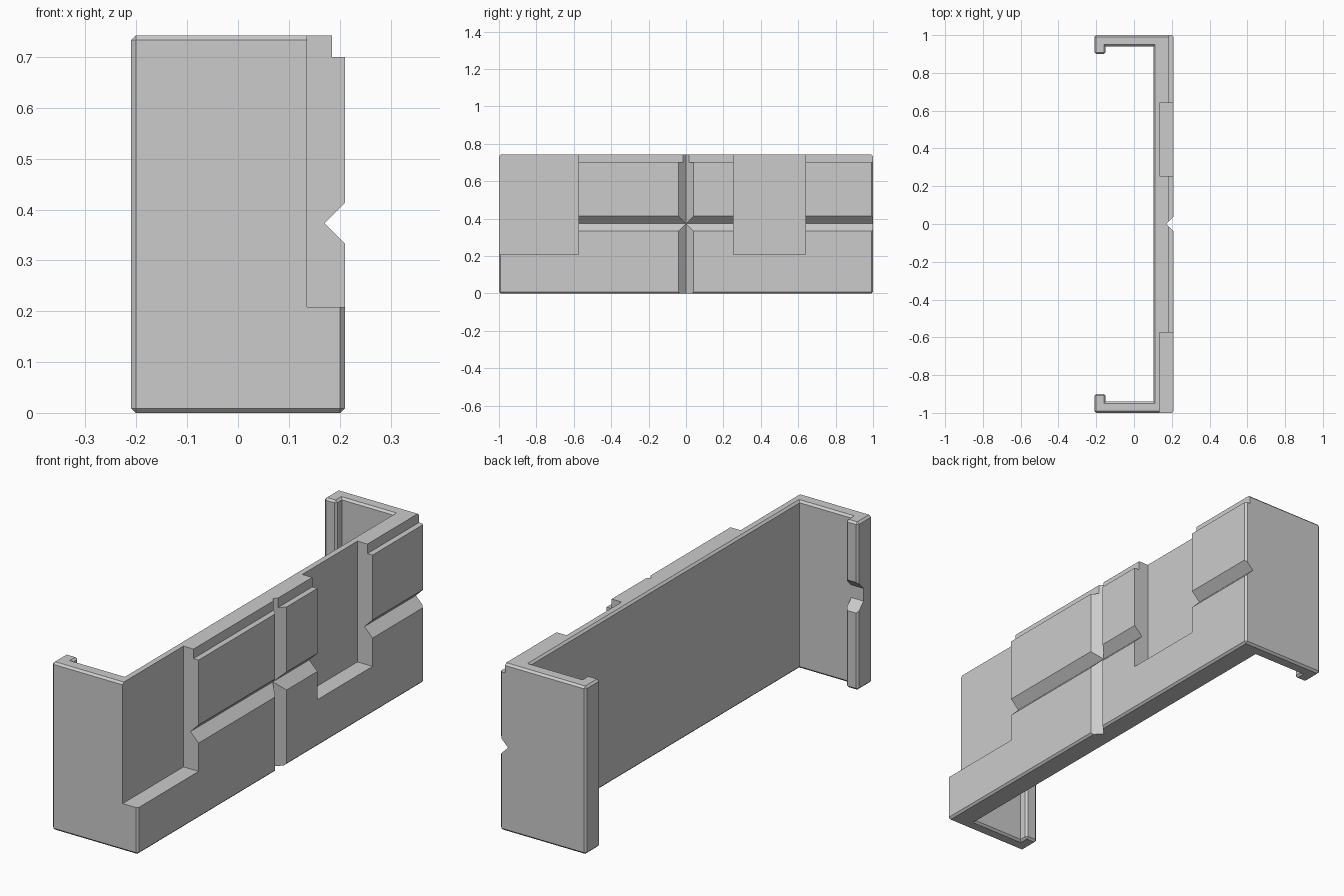
import bpy, bmesh
from mathutils import Vector

cube = bpy.data.objects.get("Cube")
if cube:
    bpy.data.objects.remove(cube, do_unlink=True)

H = 0.742

grey = bpy.data.materials.new("light_grey")
grey.use_nodes = True
colour = (0.6, 0.6, 0.6, 1)
grey.diffuse_color = colour
grey.node_tree.nodes["Principled BSDF"].inputs["Base Color"].default_value = colour


def prism(name, outline, axis, lo, hi, chamfer=0):
    """Extrude a 2D outline along an axis, chamfering its convex edges."""
    def place(p, t):
        return {"x": (t, *p), "y": (p[0], t, p[1]), "z": (*p, t)}[axis]
    bm = bmesh.new()
    rings = [[bm.verts.new(place(p, t)) for p in outline] for t in (lo, hi)]
    n = len(outline)
    for i in range(n):
        j = (i + 1) % n
        bm.faces.new((rings[0][i], rings[0][j], rings[1][j], rings[1][i]))
    for ring in rings:
        bm.faces.new(ring)
    bmesh.ops.recalc_face_normals(bm, faces=bm.faces)
    if chamfer:
        convex = [e for e in bm.edges if e.calc_face_angle_signed() > 0.1]
        bmesh.ops.bevel(bm, geom=convex, offset=chamfer, segments=1,
                        profile=0.5, affect='EDGES')
    mesh = bpy.data.meshes.new(name)
    bm.to_mesh(mesh)
    bm.free()
    obj = bpy.data.objects.new(name, mesh)
    bpy.context.collection.objects.link(obj)
    mesh.materials.append(grey)
    return obj


def rect(a0, a1, b0, b1):
    return [(a0, b0), (a1, b0), (a1, b1), (a0, b1)]


def cut(target, cutter):
    cutter.hide_render = True
    mod = target.modifiers.new("cut", 'BOOLEAN')
    mod.operation = 'DIFFERENCE'
    mod.solver = 'EXACT'
    mod.object = cutter
    bpy.context.view_layer.objects.active = target
    bpy.ops.object.modifier_apply(modifier=mod.name)
    bpy.data.objects.remove(cutter, do_unlink=True)


# Wall with two side arms ending in inward hooks
half = [(0.21, 1), (-0.21, 1), (-0.21, 0.9), (-0.15, 0.9), (-0.15, 0.94), (0.102, 0.94)]
outline = half + [(x, -y) for x, y in reversed(half)]
panel = prism("clip_panel", outline, "z", 0, H, chamfer=0.009)

# Stepped top rim
cut(panel, prism("rim_step", rect(0.185, 0.3, 0.7, 0.8), "y", -1.1, 1.1))

# Crossing V grooves on the outer face
cut(panel, prism("level_groove", [(0.17, 0.373), (0.27, 0.273), (0.27, 0.473)], "y", -1.1, 1.1))
cut(panel, prism("upright_groove", [(0.17, 0), (0.27, -0.1), (0.27, 0.1)], "z", -0.1, 0.9))

# Two tall recesses
for y0, y1 in ((-1.1, -0.575), (0.255, 0.64)):
    cut(panel, prism("recess", rect(0.136, 0.3, y0, y1), "z", 0.208, 0.9))

# Tapered notch in the front arm's hook
mid = 0.41
notch = [(-0.94, mid - 0.028), (-0.85, mid - 0.118), (-0.85, mid + 0.118), (-0.94, mid + 0.028)]
cut(panel, prism("hook_notch", notch, "x", -0.3, -0.1))

# Centre on the ground
pts = [v.co for v in panel.data.vertices]
low = Vector([min(p[i] for p in pts) for i in range(3)])
high = Vector([max(p[i] for p in pts) for i in range(3)])
for v in panel.data.vertices:
    v.co -= Vector(((low.x + high.x) / 2, (low.y + high.y) / 2, low.z))
